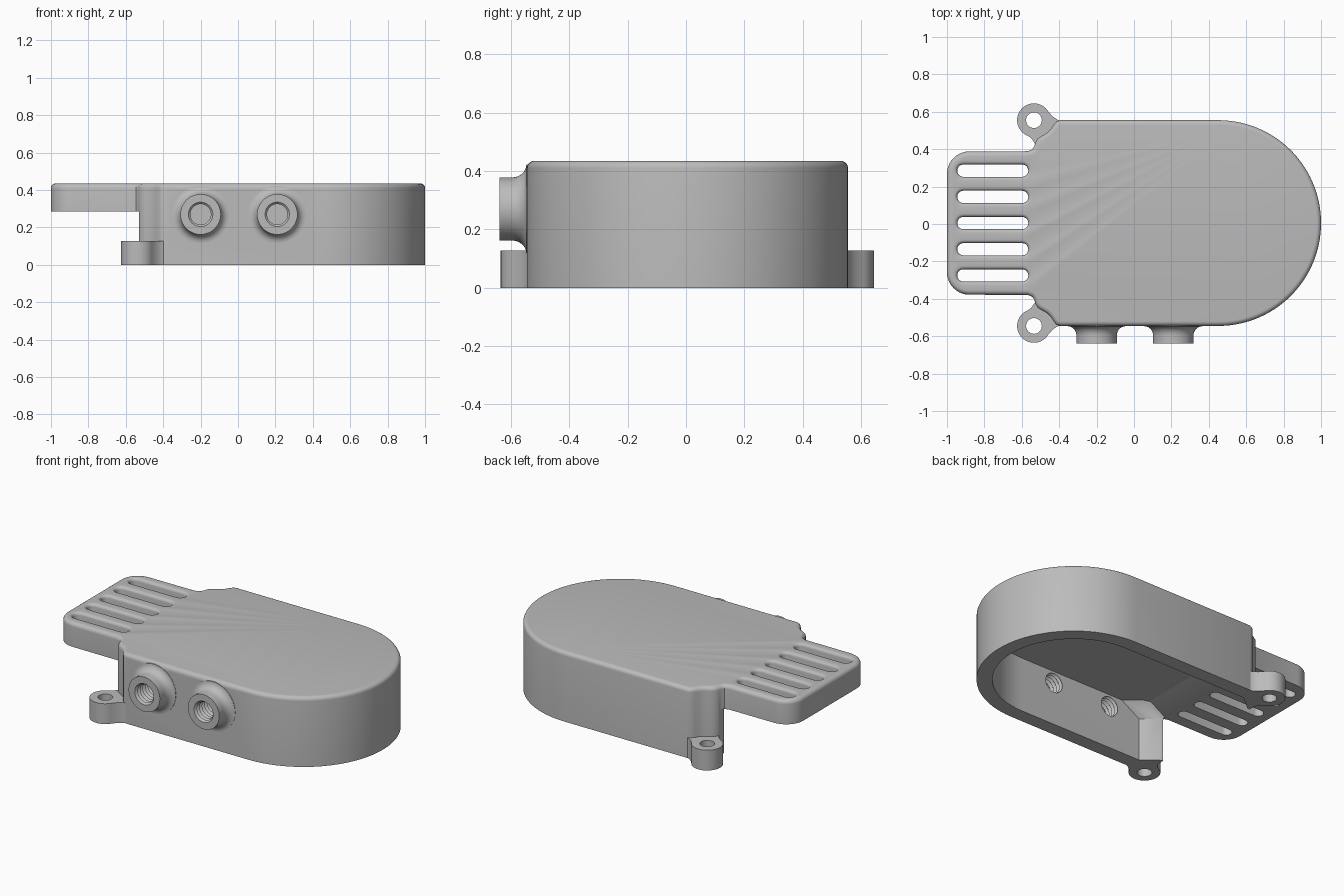
import bpy, bmesh
from math import sin, cos, pi, radians
from mathutils import Vector

cube = bpy.data.objects.get("Cube")
if cube:
    bpy.data.objects.remove(cube, do_unlink=True)

MID = 0.005      # y of the symmetry plane
TOP = 0.435
FILLET = 0.025
FLOOR = 0.285    # underside of the vent plate

grey = bpy.data.materials.new("housing_grey")
grey.use_nodes = True
grey.diffuse_color = (0.5, 0.5, 0.5, 1)
grey.node_tree.nodes["Principled BSDF"].inputs["Base Color"].default_value = (0.5, 0.5, 0.5, 1)


def arc(cx, cy, r, a0, a1, n):
    return [(cx + r * cos(radians(a0 + (a1 - a0) * i / n)),
             cy + r * sin(radians(a0 + (a1 - a0) * i / n))) for i in range(n + 1)]


def mirrored(half):
    """Close a half outline (y >= 0) by reflecting it in y."""
    return half + [(x, -y) for x, y in reversed(half) if y > 1e-5]


def offset(pts, d):
    """Move a counter-clockwise outline inward by d."""
    out = []
    for i, p in enumerate(pts):
        a, b, c = Vector(pts[i - 1]), Vector(p), Vector(pts[(i + 1) % len(pts)])
        u, v = (b - a).normalized(), (c - b).normalized()
        n = Vector((-u.y - v.y, u.x + v.x)).normalized()
        s = d / max(0.6, n.dot(Vector((-u.y, u.x))))
        out.append((b.x + n.x * s, b.y + n.y * s))
    return out


def loft(name, layers):
    """Solid through outlines of equal length, given as (points, z)."""
    bm = bmesh.new()
    rings = [[bm.verts.new((x, y + MID, z)) for x, y in pts] for pts, z in layers]
    n = len(rings[0])
    for lo, hi in zip(rings, rings[1:]):
        for i in range(n):
            bm.faces.new((lo[i], lo[(i + 1) % n], hi[(i + 1) % n], hi[i]))
    bm.faces.new(rings[0][::-1])
    bm.faces.new(rings[-1])
    bmesh.ops.recalc_face_normals(bm, faces=bm.faces)
    mesh = bpy.data.meshes.new(name)
    bm.to_mesh(mesh)
    bm.free()
    ob = bpy.data.objects.new(name, mesh)
    bpy.context.collection.objects.link(ob)
    mesh.materials.append(grey)
    return ob


def turned(name, x, z, profile, n=48):
    """Solid of revolution around a y axis through (x, z); profile is (r, y)."""
    ob = loft(name, [(arc(0, 0, r, 0, 360 - 360 / n, n - 1), -y) for r, y in profile])
    for v in ob.data.vertices:
        px, py, pz = v.co
        v.co = (x + px, -pz, z + py - MID)
    return ob


def combine(target, tool, operation):
    bpy.context.view_layer.objects.active = target
    mod = target.modifiers.new("cut", "BOOLEAN")
    mod.operation = operation
    mod.solver = "EXACT"
    mod.object = tool
    bpy.ops.object.modifier_apply(modifier=mod.name)
    bpy.data.objects.remove(tool, do_unlink=True)


# Housing outline: round nose, straight sides, waved shoulder, rounded vent plate
shoulder = [(-.395, .55), (-.415, .543), (-.43, .525), (-.445, .502), (-.465, .482),
            (-.495, .465), (-.515, .452), (-.528, .43), (-.533, .41), (-.545, .393), (-.57, .384)]
outline = mirrored(arc(.45, 0, .55, 0, 90, 40) + shoulder + arc(-.88, .263, .12, 90, 180, 10))
rounding = [(FILLET * (1 - cos(t)), TOP - FILLET * (1 - sin(t)))
            for t in [i * pi / 12 for i in range(7)]]
housing = loft("housing", [(outline, 0)] + [(offset(outline, d), z) for d, z in rounding])

# Clear the space below the vent plate
block = [(-1.2, -.8), (-.53, -.8), (-.53, .8), (-1.2, .8)]
combine(housing, loft("plate_gap_cutter", [(block, -.1), (block, FLOOR)]), "DIFFERENCE")


# Cavity, open below and at the vent end, with a sloped step up to its ceiling
def cavity(end):
    return mirrored(arc(.45, 0, .46, 0, 90, 40) +
                    [(end + .14, .46), (end + .05, .385), (end, .37)])


combine(housing, loft("cavity_cutter", [(cavity(-.56), -.1), (cavity(-.56), .267),
                                        (cavity(-.43), .345)]), "DIFFERENCE")

# Vent slots with rounded upper lips
for k in range(-2, 3):
    y, r = k * .14, .033
    slot = arc(-.598, y, r, -90, 90, 10) + arc(-.912, y, r, 90, 270, 10)
    lip = [(offset(slot, -.018 * (1 - cos(t))), TOP - .018 * (1 - sin(t)))
           for t in [i * pi / 8 for i in range(5)]]
    top = [(lip[-1][0], TOP + .05)]
    combine(housing, loft("slot_cutter", [(slot, .2)] + lip + top), "DIFFERENCE")

# Screw ears, flared into both shoulders
ear = ([(-.385, .545), (-.41, .553), (-.435, .57)] + arc(-.535, .55, .09, 30, 250, 28) +
       [(-.548, .452), (-.535, .432), (-.522, .415), (-.48, .43), (-.40, .5)])
for side in (1, -1):
    shape = [(x, y * side) for x, y in ear]
    combine(housing, loft("screw_ear", [(shape, 0), (shape, .127)]), "UNION")
    hole = arc(-.535, .55 * side, .042, 0, 350, 35)
    combine(housing, loft("ear_hole_cutter", [(hole, -.1), (hole, .2)]), "DIFFERENCE")

# Cable ports: flared bosses with a ridged bore
for x in (-.2, .21):
    flare = [(.153 - .045 * sin(t), -.547 - .05 * (1 - cos(t)))
             for t in [i * pi / 16 for i in range(9)]]
    boss = [(.153, -.5)] + flare + [(.108, -.64)]
    combine(housing, turned("cable_port", x, .27, boss), "UNION")
    ridges = [(.055 if i % 2 == 0 else .068, -.40 - .0125 * i) for i in range(21)]
    combine(housing, turned("bore_cutter", x, .27, ridges), "DIFFERENCE")

# Shading
bpy.ops.object.select_all(action="DESELECT")
housing.select_set(True)
bpy.context.view_layer.objects.active = housing
bpy.ops.object.shade_smooth_by_angle(angle=radians(32))
